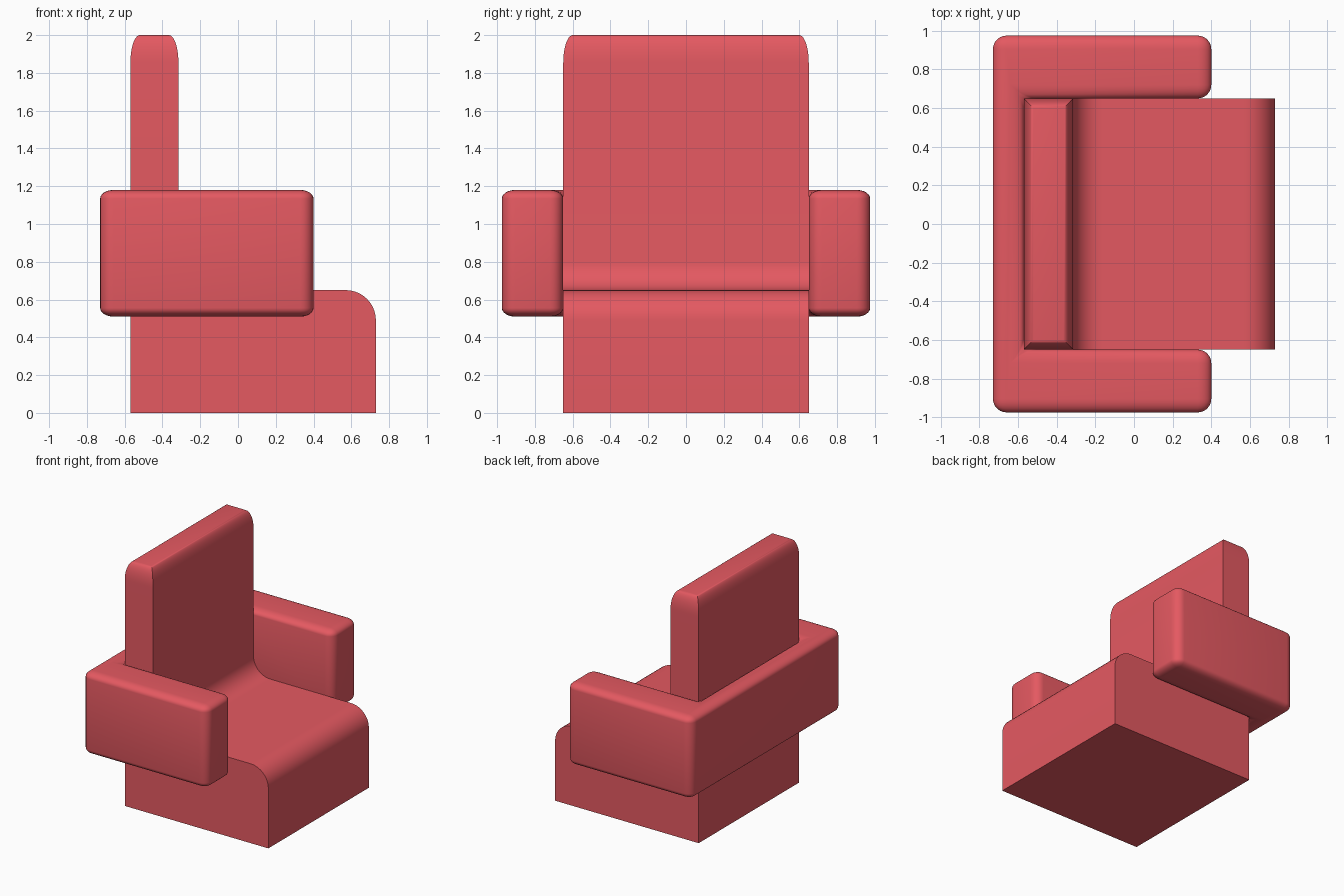
import bpy, bmesh
from math import sin, cos, pi, radians

if "Cube" in bpy.data.objects:
    bpy.data.objects.remove(bpy.data.objects["Cube"], do_unlink=True)

red = bpy.data.materials.new("red upholstery")
red.use_nodes = True
red.diffuse_color = (0.78, 0.10, 0.12, 1)
red.node_tree.nodes["Principled BSDF"].inputs["Base Color"].default_value = red.diffuse_color


def arc(cx, cz, r, start, end, steps=10):
    """Points on a circular arc, angles in quarter turns."""
    angles = [(start + (end - start) * i / steps) * pi / 2 for i in range(steps + 1)]
    return [(cx + r * cos(a), cz + r * sin(a)) for a in angles]


def extrude_profile(bm, points, direction):
    """Fill a closed outline and extrude it; returns nothing but a solid."""
    face = bm.faces.new([bm.verts.new(p) for p in points])
    grown = bmesh.ops.extrude_face_region(bm, geom=[face], use_keep_orig=True)
    verts = [g for g in grown["geom"] if isinstance(g, bmesh.types.BMVert)]
    bmesh.ops.translate(bm, verts=verts, vec=direction)
    bmesh.ops.recalc_face_normals(bm, faces=bm.faces)


def finish(bm, name):
    mesh = bpy.data.meshes.new(name)
    bm.to_mesh(mesh)
    bm.free()
    mesh.materials.append(red)
    obj = bpy.data.objects.new(name, mesh)
    bpy.context.collection.objects.link(obj)
    return obj


def smooth(obj):
    bpy.ops.object.select_all(action='DESELECT')
    obj.select_set(True)
    bpy.context.view_layer.objects.active = obj
    bpy.ops.object.shade_smooth_by_angle(angle=radians(35))


# Seat and backrest: one side profile extruded across the width
half_width, shoulder = 0.65, 1.85
rear, back_front, nose = -0.57, -0.315, 0.73
profile = [(rear, 0), (nose, 0)]
profile += arc(nose - 0.16, 0.49, 0.16, 0, 1)             # rounded seat nose
profile += arc(back_front + 0.15, 0.80, 0.15, 3, 2)       # cove between seat and back
profile += [(back_front, shoulder), (rear, shoulder)]
bm = bmesh.new()
extrude_profile(bm, [(x, -half_width, z) for x, z in profile], (0, 2 * half_width, 0))

# Rounded top of the backrest, narrowing on all four sides
top = max(bm.faces, key=lambda f: f.calc_center_median().z)
mid, half_depth = (rear + back_front) / 2, (back_front - rear) / 2
steps = 10
for i in range(1, steps + 1):
    a = i / steps * pi / 2
    inset = 0.05 * (1 - cos(a))
    top = bmesh.ops.extrude_discrete_faces(bm, faces=[top])["faces"][0]
    for v in top.verts:
        v.co.x = mid + (half_depth - inset) * (1 if v.co.x > mid else -1)
        v.co.y = (half_width - inset) * (1 if v.co.y > 0 else -1)
        v.co.z = shoulder + 0.15 * sin(a)
smooth(finish(bm, "seat_and_back"))

# Armrests: a padded U wrapping round the back, with softened edges
outer, arm_rear, arm_tip = 0.975, -0.73, 0.40
side = [(arm_rear, outer), (arm_tip, outer), (arm_tip, half_width), (rear, half_width)]
outline = side + [(x, -y) for x, y in reversed(side)]
squash, low, high = 0.65, 0.51, 1.18
bm = bmesh.new()
extrude_profile(bm, [(x, y, 0) for x, y in outline], (0, 0, (high - low) / squash))
bmesh.ops.bevel(bm, geom=bm.edges[:], offset=0.07, segments=6, profile=0.5, affect='EDGES')
for v in bm.verts:
    v.co.z = low + v.co.z * squash
smooth(finish(bm, "armrests"))
